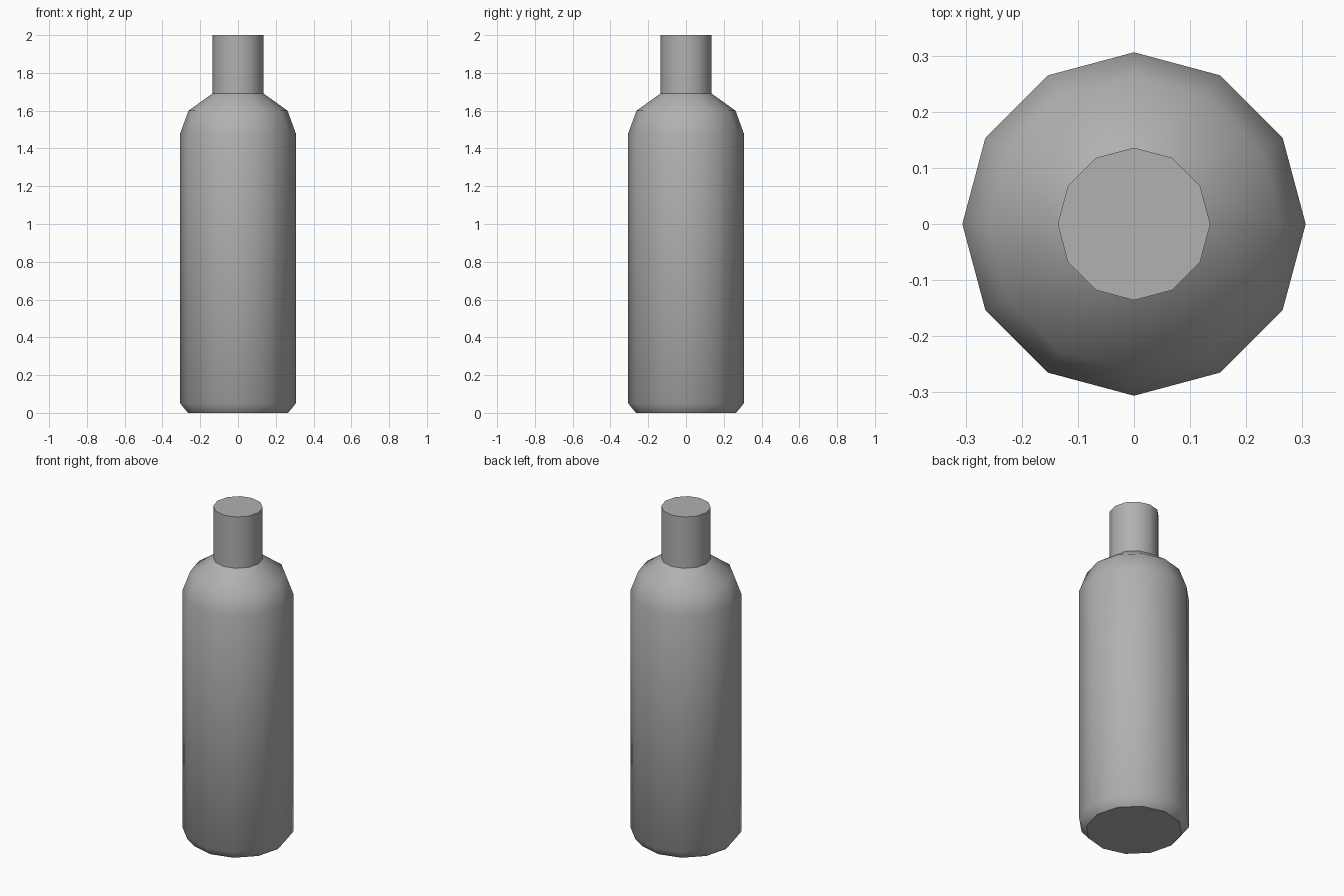
import bpy, bmesh, math

if "Cube" in bpy.data.objects:
    bpy.data.objects.remove(bpy.data.objects["Cube"])

SIDES = 12
# Bottle outline as (radius, height), from base to neck rim
PROFILE = [(0.265, 0.0), (0.306, 0.05), (0.306, 1.48),
           (0.262, 1.60), (0.136, 1.69), (0.136, 2.0)]

# Rings of the turned bottle
bm = bmesh.new()
rings = []
for r, z in PROFILE:
    angles = [math.tau * i / SIDES for i in range(SIDES)]
    rings.append([bm.verts.new((r * math.cos(a), r * math.sin(a), z)) for a in angles])

# Walls between the rings
for low, high in zip(rings, rings[1:]):
    for i in range(SIDES):
        j = (i + 1) % SIDES
        bm.faces.new((low[i], low[j], high[j], high[i]))

# Flat base and closed neck top
bm.faces.new(rings[0][::-1])
bm.faces.new(rings[-1])

mesh = bpy.data.meshes.new("bottle")
bm.to_mesh(mesh)
bm.free()
bottle = bpy.data.objects.new("bottle", mesh)
bpy.context.collection.objects.link(bottle)

# Darker grey surface
grey = bpy.data.materials.new("dark_grey")
grey.diffuse_color = (0.44, 0.44, 0.44, 1.0)
grey.use_nodes = True
grey.node_tree.nodes["Principled BSDF"].inputs["Base Color"].default_value = grey.diffuse_color
mesh.materials.append(grey)

# Smooth sides, crisp base, neck joint and rim
bpy.context.view_layer.objects.active = bottle
bottle.select_set(True)
bpy.ops.object.shade_smooth_by_angle(angle=math.radians(45))
